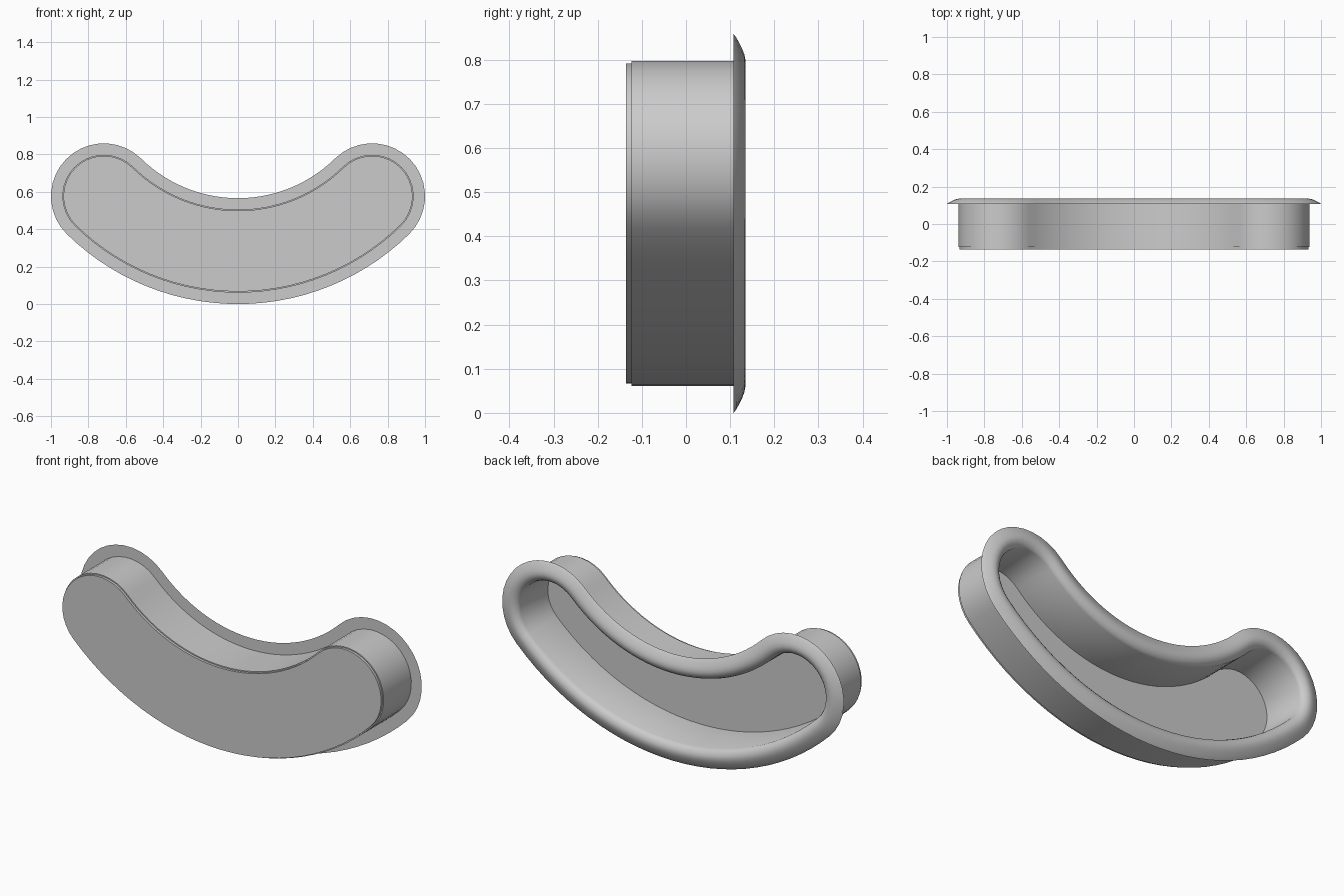
import bpy, bmesh
from math import sin, cos, radians, pi

if "Cube" in bpy.data.objects:
    bpy.data.objects.remove(bpy.data.objects["Cube"])

# Curved slot outline: an arc centre line with rounded ends
A = radians(44.5)         # half angle of the centre line
R = 0.717 / sin(A)        # centre line radius
ZC = R + 0.283            # arc centre height
ARC, CAP = 28, 18         # segments per long side and per end


def outline(h):
    """Points (x, z) of the slot outline at half-width h."""
    pts = []
    for i in range(ARC):                       # long lower side, left to right
        a = -A + 2 * A * i / ARC
        pts.append(((R + h) * sin(a), ZC - (R + h) * cos(a)))
    for i in range(CAP):                       # right end
        t = A - pi / 2 + pi * i / CAP
        pts.append((R * sin(A) + h * cos(t), ZC - R * cos(A) + h * sin(t)))
    for i in range(ARC):                       # short upper side, right to left
        a = A - 2 * A * i / ARC
        pts.append(((R - h) * sin(a), ZC - (R - h) * cos(a)))
    for i in range(CAP):                       # left end
        t = pi / 2 - A + pi * i / CAP
        pts.append((-R * sin(A) + h * cos(t), ZC - R * cos(A) + h * sin(t)))
    return pts


def sweep(name, profile, closed):
    """Run a (half-width, y) profile around the outline; cap both ends if open."""
    bm = bmesh.new()
    loops = [[bm.verts.new((x, y, z)) for x, z in outline(h)] for h, y in profile]
    n = len(loops[0])
    for k in range(len(loops) if closed else len(loops) - 1):
        a, b = loops[k], loops[(k + 1) % len(loops)]
        for i in range(n):
            j = (i + 1) % n
            bm.faces.new((a[i], a[j], b[j], b[i]))
    if not closed:
        bm.faces.new(loops[0])
        bm.faces.new(loops[-1])
    bmesh.ops.recalc_face_normals(bm, faces=bm.faces)
    me = bpy.data.meshes.new(name)
    bm.to_mesh(me)
    bm.free()
    ob = bpy.data.objects.new(name, me)
    bpy.context.collection.objects.link(ob)
    bpy.ops.object.select_all(action='DESELECT')
    ob.select_set(True)
    bpy.context.view_layer.objects.active = ob
    bpy.ops.object.shade_smooth_by_angle(angle=radians(32))
    return ob


# Side wall with the domed rim around its open back
sweep("wall_and_rim", [
    (0.222, -0.123), (0.222, 0.108), (0.283, 0.108), (0.275, 0.114),
    (0.262, 0.121), (0.250, 0.127), (0.237, 0.132), (0.222, 0.135),
    (0.208, 0.133), (0.196, 0.127), (0.185, 0.118), (0.179, 0.105),
    (0.178, -0.123)], True)

# Slightly inset front plate, which is also the floor of the recess
sweep("front_plate", [(0.216, -0.136), (0.216, -0.123)], False)
